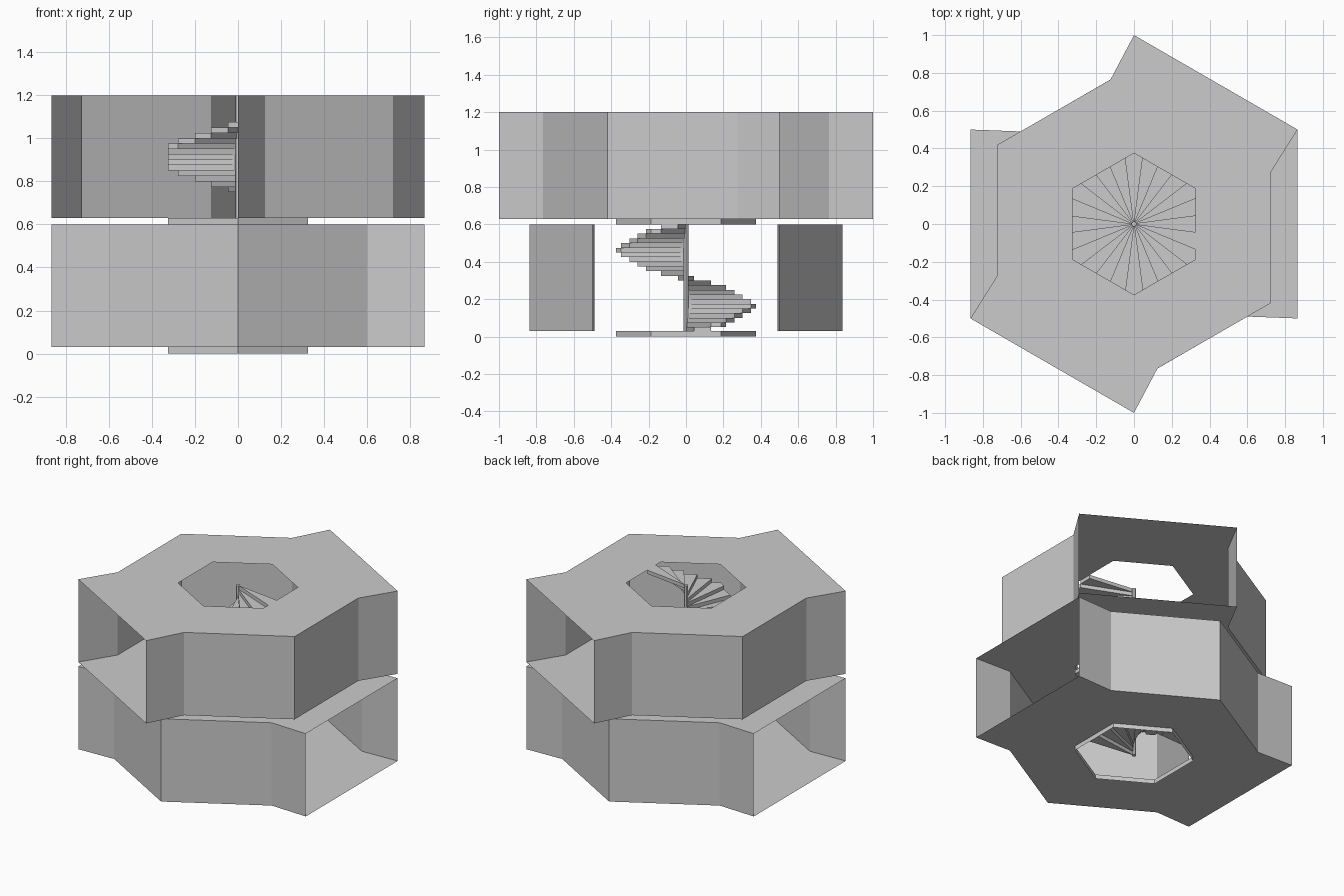
import bpy, bmesh
from math import radians, sin, cos, pi
from mathutils import Vector, Matrix

if "Cube" in bpy.data.objects:
    bpy.data.objects.remove(bpy.data.objects["Cube"])

STOREY, SLAB = 0.6, 0.03      # storey pitch, gap between storeys
WELL = 0.375                  # stairwell hexagon corner radius
STEPS = 24


def make(name, polys):
    """Build one mesh object from lists of corner points."""
    bm = bmesh.new()
    for p in polys:
        bm.faces.new([bm.verts.new(v) for v in p])
    bmesh.ops.remove_doubles(bm, verts=bm.verts, dist=1e-5)
    me = bpy.data.meshes.new(name)
    bm.to_mesh(me)
    bm.free()
    ob = bpy.data.objects.new(name, me)
    bpy.context.collection.objects.link(ob)
    return ob


def at(p, z):
    return (p[0], p[1], z)


def prism(pts, z0, z1):
    n = len(pts)
    sides = [[at(pts[i], z0), at(pts[(i + 1) % n], z0),
              at(pts[(i + 1) % n], z1), at(pts[i], z1)] for i in range(n)]
    return sides + [[at(p, z1) for p in pts], [at(p, z0) for p in reversed(pts)]]


def hex_point(a):
    """Point on the stairwell hexagon in direction a (corner at 30 degrees)."""
    off = (a + pi / 6) % (pi / 3) - pi / 6
    r = WELL * cos(pi / 6) / cos(off)
    return Vector((r * cos(a), r * sin(a)))


def gallery(storey, angle):
    rot = Matrix.Rotation(radians(angle), 2)
    z0, z1 = storey * STOREY + SLAB, (storey + 1) * STOREY
    # half outline: passage mouth, then round the hexagon to the other side
    half = [(.866, -.5), (.866, .5), (.6, .49), (0, .837), (-.6, .49)]
    out = [rot @ Vector(p) for p in half] + [rot @ -Vector(p) for p in half]
    # opposite side: half turn gives mouth (-.866,.5), (-.866,-.5), ...
    out = out[:5] + out[5:]
    h = [rot @ hex_point(radians(d)) for d in (-30, 30, 90, 150, 210, 270)]
    plates = []
    for s in (0, 1):
        o = [out[(i + 5 * s) % 10] for i in range(10)]
        w = [h[(i + 3 * s) % 6] for i in range(6)]
        plates += [[o[0], o[1], o[2], w[1], w[0], o[9]],
                   [o[2], o[3], w[2], w[1]],
                   [o[3], o[4], w[3], w[2]]]
    tag = ("lower", "upper")[storey]
    make(tag + "_floor", [[at(p, z0) for p in reversed(f)] for f in plates])
    make(tag + "_ceiling", [[at(p, z1) for p in f] for f in plates])
    # walls, leaving both passage mouths open
    make(tag + "_walls", [[at(out[i], z0), at(out[(i + 1) % 10], z0),
                           at(out[(i + 1) % 10], z1), at(out[i], z1)]
                          for i in range(10) if i not in (0, 5)])
    # thin collar lining the well below the floor
    make(tag + "_well_collar", prism(h, storey * STOREY, z0)[:6])
    # spiral steps trimmed to the hexagonal well
    for k in range(STEPS):
        a, d = 2 * pi * k / STEPS, pi / STEPS
        pts = [Vector((0, 0)), hex_point(a - d)]
        if k % 4 == 2:
            pts.append(hex_point(a))
        pts.append(hex_point(a + d))
        z = storey * STOREY + k * STOREY / STEPS
        make(f"{tag}_step_{k + 1}", prism(pts, z, z + STOREY / STEPS))


gallery(0, 0)
gallery(1, 60)

# central stair pole
pole = [Vector((.014 * cos(i * pi / 4), .014 * sin(i * pi / 4))) for i in range(8)]
make("stair_pole", prism(pole, 0, 2 * STOREY))
